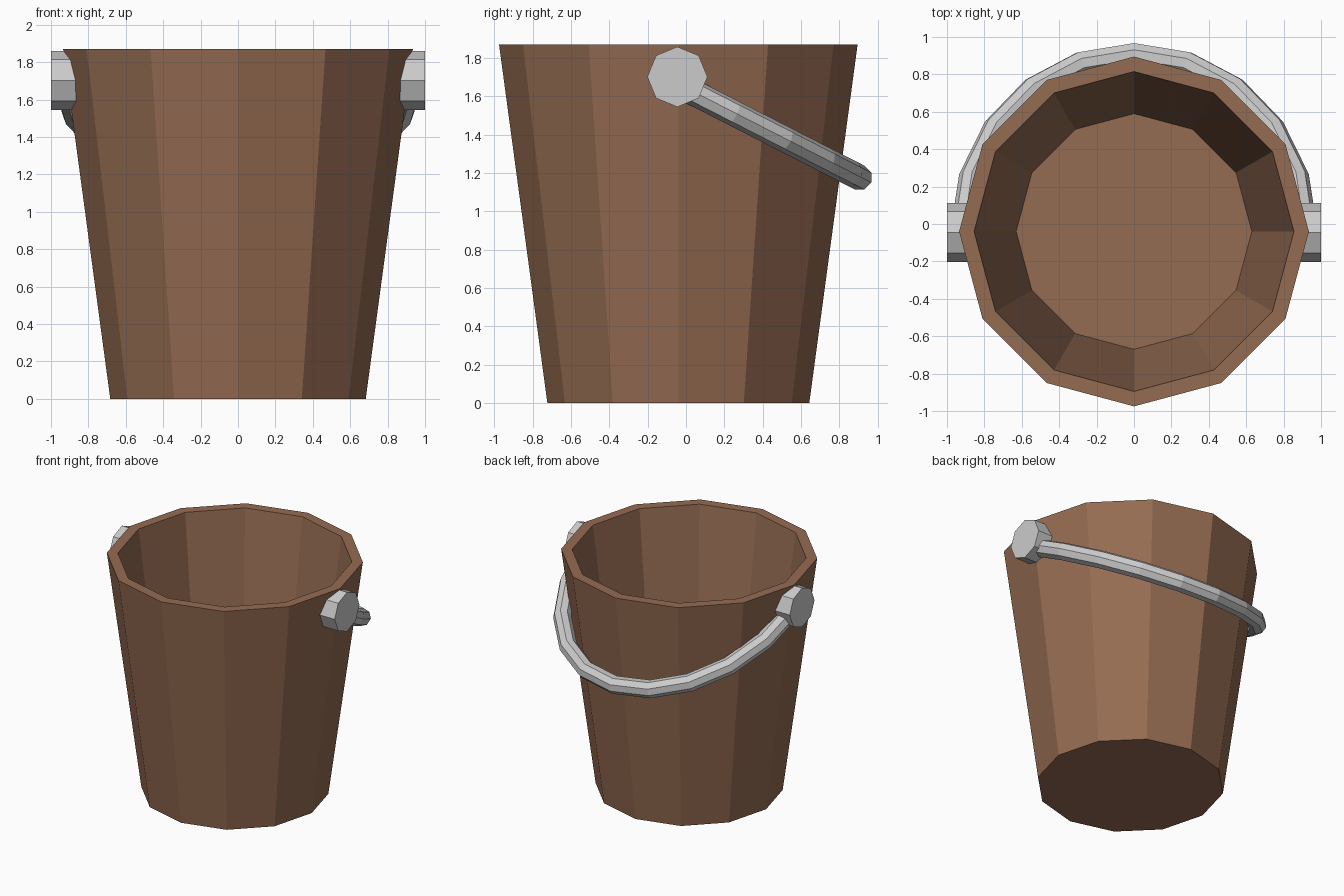
import bpy, bmesh, math

if "Cube" in bpy.data.objects:
    bpy.data.objects.remove(bpy.data.objects["Cube"])

CY = -0.04  # bucket axis


def new_object(name, bm):
    bmesh.ops.recalc_face_normals(bm, faces=bm.faces)
    mesh = bpy.data.meshes.new(name)
    bm.to_mesh(mesh)
    bm.free()
    obj = bpy.data.objects.new(name, mesh)
    bpy.context.collection.objects.link(obj)
    return obj


# Bucket body: twelve-sided hollow taper, lofted through (radius, z) rings
bm = bmesh.new()
rings = []
for r, z in [(0.683, 0), (0.935, 1.87), (0.855, 1.87), (0.63, 0.2)]:
    rings.append([bm.verts.new((r * math.cos(i * math.pi / 6),
                                CY + r * math.sin(i * math.pi / 6), z))
                  for i in range(12)])
for a, b in zip(rings, rings[1:]):
    for i in range(12):
        j = (i + 1) % 12
        bm.faces.new((a[i], a[j], b[j], b[i]))
bm.faces.new(rings[0])
bm.faces.new(rings[-1])
bucket = new_object("bucket_body", bm)
wood = bpy.data.materials.new("brown_wood")
wood.diffuse_color = (0.3, 0.15, 0.085, 1)
wood.use_nodes = True
wood.node_tree.nodes["Principled BSDF"].inputs["Base Color"].default_value = wood.diffuse_color
bucket.data.materials.append(wood)

# Octagonal handle pins, one on each side
for side, name in [(-1, "left_pin"), (1, "right_pin")]:
    bm = bmesh.new()
    bmesh.ops.create_cone(bm, cap_ends=True, segments=8,
                          radius1=0.157, radius2=0.157, depth=0.14)
    pin = new_object(name, bm)
    pin.rotation_euler = (0, math.pi / 2, 0)
    pin.location = (side * 0.93, -0.045, 1.702)

# Handle: tilted half-ellipse swept with an eight-sided section
curve = bpy.data.curves.new("handle", 'CURVE')
curve.dimensions = '3D'
curve.bevel_depth = 0.067
curve.bevel_resolution = 2
curve.use_fill_caps = True
spline = curve.splines.new('POLY')
spline.points.add(10)
spline.use_smooth = False
for i, p in enumerate(spline.points):
    t = math.radians(18 * i - 90)
    p.co = (0.915 * math.sin(t), -0.045 + 0.95 * math.cos(t),
            1.663 - 0.486 * math.cos(t), 1)
handle = bpy.data.objects.new("handle", curve)
bpy.context.collection.objects.link(handle)
bpy.context.view_layer.objects.active = handle
handle.select_set(True)
bpy.ops.object.convert(target='MESH')
